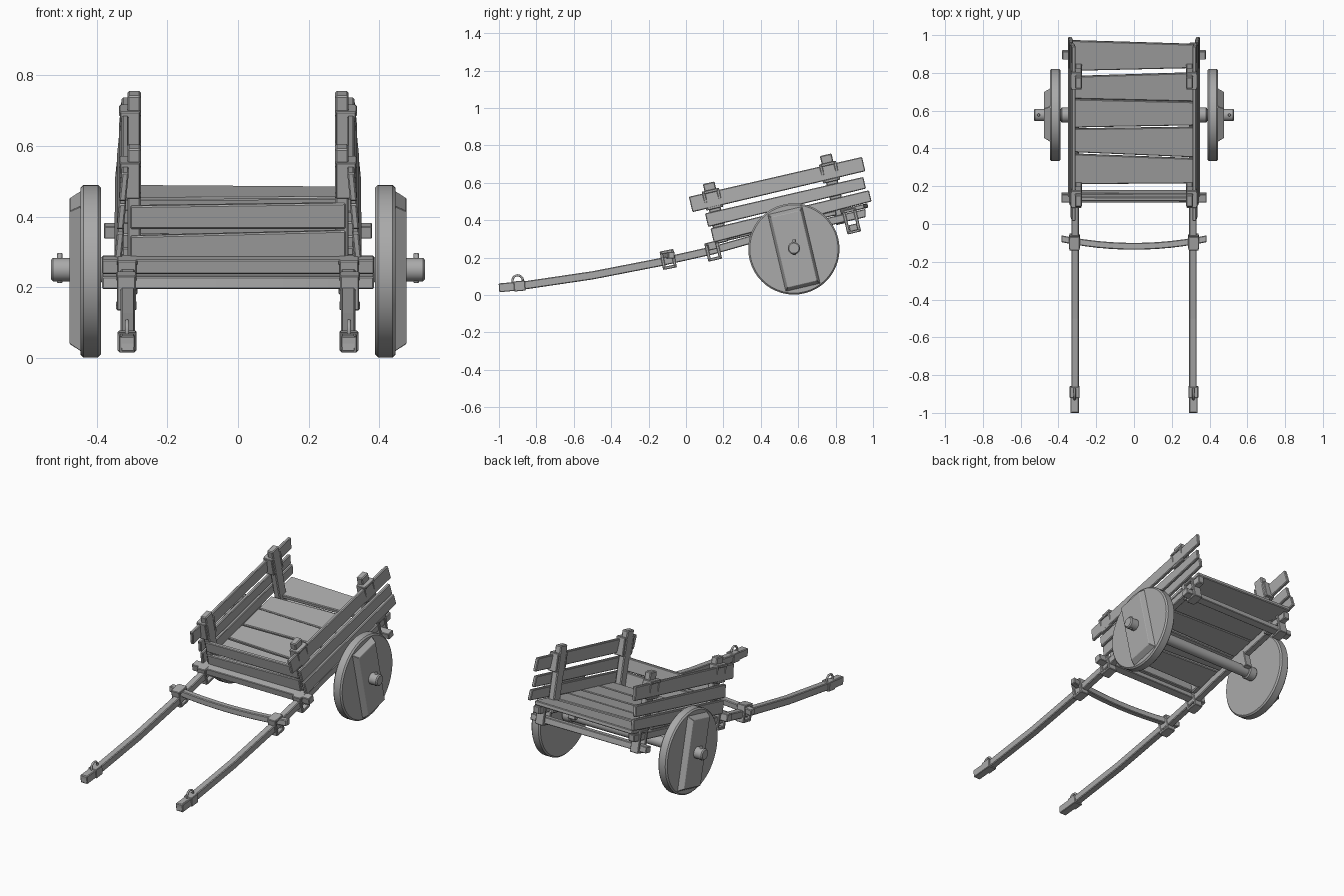
import bpy, bmesh, math
from mathutils import Matrix, Vector

cube = bpy.data.objects.get("Cube")
if cube:
    bpy.data.objects.remove(cube)

GREY = (0.4, 0.4, 0.4, 1)
wood = bpy.data.materials.new("weathered grey wood")
wood.diffuse_color = GREY
wood.use_nodes = True
wood.node_tree.nodes["Principled BSDF"].inputs["Base Color"].default_value = GREY

SLOPE = 0.235
TILT = math.atan(SLOPE)


def finish(name, bm, bevel=0.004):
    bmesh.ops.recalc_face_normals(bm, faces=bm.faces)
    mesh = bpy.data.meshes.new(name)
    bm.to_mesh(mesh)
    bm.free()
    mesh.materials.append(wood)
    ob = bpy.data.objects.new(name, mesh)
    bpy.context.collection.objects.link(ob)
    if bevel:
        mod = ob.modifiers.new("soft edges", "BEVEL")
        mod.width = bevel
        mod.segments = 1
        mod.limit_method = "ANGLE"
    return ob


def prism(name, points, offset, bevel=0.004):
    """Extrude a flat outline along an offset."""
    bm = bmesh.new()
    face = bm.faces.new([bm.verts.new(p) for p in points])
    new = bmesh.ops.extrude_face_region(bm, geom=[face])["geom"]
    moved = [v for v in new if isinstance(v, bmesh.types.BMVert)]
    bmesh.ops.translate(bm, verts=moved, vec=offset)
    return finish(name, bm, bevel)


def box(name, loc, size, tilt=0.0, bevel=0.003):
    bm = bmesh.new()
    mat = Matrix.Translation(loc) @ Matrix.Rotation(tilt, 4, "X") @ Matrix.Diagonal((*size, 1))
    bmesh.ops.create_cube(bm, size=1, matrix=mat)
    return finish(name, bm, bevel)


def rod(name, loc, radius, length, axis="X", sides=32, bevel=0.006):
    bm = bmesh.new()
    turn = Matrix.Rotation(math.pi / 2, 4, "Y") if axis == "X" else Matrix()
    bmesh.ops.create_cone(bm, cap_ends=True, segments=sides, radius1=radius, radius2=radius,
                          depth=length, matrix=Matrix.Translation(loc) @ turn)
    ob = finish(name, bm, bevel)
    bpy.ops.object.select_all(action="DESELECT")
    ob.select_set(True)
    bpy.context.view_layer.objects.active = ob
    bpy.ops.object.shade_smooth_by_angle(angle=math.radians(35))
    return ob


def lash(name, loc, size, tilt):
    """Rope binding: two wraps around the joint and two strips crossing them."""
    rot = Matrix.Rotation(tilt, 3, "X")
    sx, sy, sz = size
    for k in (-1, 1):
        box(name + "_wrap", Vector(loc) + rot @ Vector((0, 0, k * (sz / 2 - 0.008))),
            (sx, sy * 0.8, 0.016), tilt)
        box(name + "_strip", Vector(loc) + rot @ Vector((0, k * (sy / 2 - 0.008), 0)),
            (sx * 0.92, 0.016, sz), tilt)


def floor_z(y):
    return 0.263 + SLOPE * y


# Floor boards: left front, left back, right front, right back
for lf, lb, rf, rb in ((0.21, 0.37, 0.215, 0.345), (0.38, 0.503, 0.352, 0.512),
                       (0.51, 0.66, 0.522, 0.645), (0.663, 0.78, 0.648, 0.80),
                       (0.81, 0.97, 0.825, 0.95)):
    outline = [(-0.328, lf), (0.328, rf), (0.328, rb), (-0.328, lb)]
    prism("floor_board", [(x, y, floor_z(y)) for x, y in outline], (0, 0.005, -0.024))

# Front boards, leaning with the posts
for z0, z1l, z1r in ((0.275, 0.345, 0.36), (0.365, 0.43, 0.438)):
    def lean(x, z):
        return (x, 0.14 - SLOPE * (z - 0.35), z)
    prism("front_board", [lean(-0.305, z0), lean(0.305, z0), lean(0.305, z1r), lean(-0.305, z1l)],
          (0, 0.022, 0.004))

# Bar layout: y, height of centre
SHAFT = [(-1.0, 0.04), (-0.86, 0.052), (-0.5, 0.105), (-0.14, 0.175), (0.15, 0.24),
         (0.33, 0.291), (0.96, 0.438)]

for s in (-1, 1):
    # Long shaft, gently bent, running back under the floor
    lower = [(s * 0.312 - 0.02, y, z - 0.022) for y, z in SHAFT]
    upper = [(s * 0.312 - 0.02, y, z + 0.022) for y, z in reversed(SHAFT)]
    prism("shaft", lower + upper, (0.04, 0, 0))
    box("shaft_tip", (s * 0.314, -0.93, 0.044), (0.045, 0.14, 0.046), 0.09)
    box("shaft_tip_band", (s * 0.314, -0.89, 0.048), (0.053, 0.06, 0.054), 0.09)

    # Iron loop on the shaft tip
    bpy.ops.mesh.primitive_torus_add(location=(s * 0.314, -0.9, 0.077), rotation=(0, math.pi / 2, 0),
                                     major_radius=0.028, minor_radius=0.006,
                                     major_segments=20, minor_segments=8)
    loop = bpy.context.object
    loop.name = "shaft_loop"
    loop.data.materials.append(wood)
    bpy.ops.object.shade_smooth()

    # Rope bindings of the cross bars
    lash("front_bar_lash", (s * 0.316, -0.095, 0.19), (0.058, 0.075, 0.1), 0.19)
    lash("middle_bar_lash", (s * 0.314, 0.145, 0.235), (0.058, 0.075, 0.1), TILT)
    lash("rear_bar_lash", (s * 0.312, 0.885, 0.395), (0.058, 0.075, 0.13), TILT)

    # Side planks: front y, z, back y, z, front and back height, distance from the middle
    for y0, z0, y1, z1, h0, h1, x in ((0.14, 0.318, 0.985, 0.53, 0.075, 0.06, 0.326),
                                      (0.11, 0.40, 0.955, 0.60, 0.072, 0.062, 0.32),
                                      (0.025, 0.484, 0.95, 0.70, 0.082, 0.076, 0.313)):
        pts = []
        for y, z, h in ((y0, z0, -h0), (y1, z1, -h1), (y1, z1, h1), (y0, z0, h0)):
            pts.append((s * (x - 0.05 * h), y - SLOPE * h / 2, z + h / 2))
        prism("side_plank", pts, (s * 0.02, 0, 0))

    # Posts inside the planks, with a binding at the top plank
    for name, top, foot, bind in (("front_post", (0.122, 0.6), (0.195, 0.28), (0.142, 0.512)),
                                  ("rear_post", (0.748, 0.75), (0.832, 0.38), (0.768, 0.657))):
        mid = [(a + b) / 2 for a, b in zip(top, foot)]
        length = math.dist(top, foot)
        box(name, (s * 0.294, *mid), (0.038, 0.064, length), TILT, 0.005)
        lash(name + "_lash", (s * 0.306, *bind), (0.062, 0.094, 0.104), TILT)

    # Wheel disc with a raised tapered plank
    rod("wheel", (s * 0.417, 0.577, 0.246), 0.244, 0.058, sides=48, bevel=0.008)
    bm = bmesh.new()
    bmesh.ops.create_cube(bm, size=2)
    for v in bm.verts:
        outer = v.co.x > 0
        v.co.y *= 0.08 if outer else 0.097
        v.co.z *= 0.193 if outer else 0.214
        v.co.x = 0.477 if outer else 0.44
    bmesh.ops.rotate(bm, verts=bm.verts, cent=(0, 0, 0), matrix=Matrix.Rotation(TILT, 3, "X"))
    for v in bm.verts:
        v.co = (s * v.co.x, v.co.y + 0.577, v.co.z + 0.246)
    finish("wheel_plank", bm, 0.002)

    # Axle end, collar, linchpin and the block that carries the axle
    rod("axle_end", (s * 0.495, 0.577, 0.25), 0.033, 0.07)
    rod("axle_collar", (s * 0.36, 0.577, 0.25), 0.04, 0.055)
    rod("linchpin", (s * 0.505, 0.577, 0.255), 0.008, 0.084, "Z", 12, 0.002)
    box("axle_block", (s * 0.312, 0.577, 0.295), (0.045, 0.09, 0.1), TILT)

# Axle
rod("axle", (0, 0.577, 0.25), 0.031, 0.95)

# Bowed front cross bar
STEPS = 12
xs = [-0.385 + 0.77 * i / STEPS for i in range(STEPS + 1)]
def bow(x):
    return -0.118 + 0.04 * (x / 0.385) ** 2
front = [(x, bow(x) - 0.018, 0.195) for x in xs]
back = [(x, bow(x) + 0.018, 0.195) for x in reversed(xs)]
prism("front_cross_bar", front + back, (0, 0, 0.036))

# Straight cross bars
box("middle_cross_bar", (0, 0.14, 0.263), (0.77, 0.045, 0.042), TILT)
box("rear_cross_bar", (0, 0.895, 0.36), (0.76, 0.045, 0.036), TILT)
